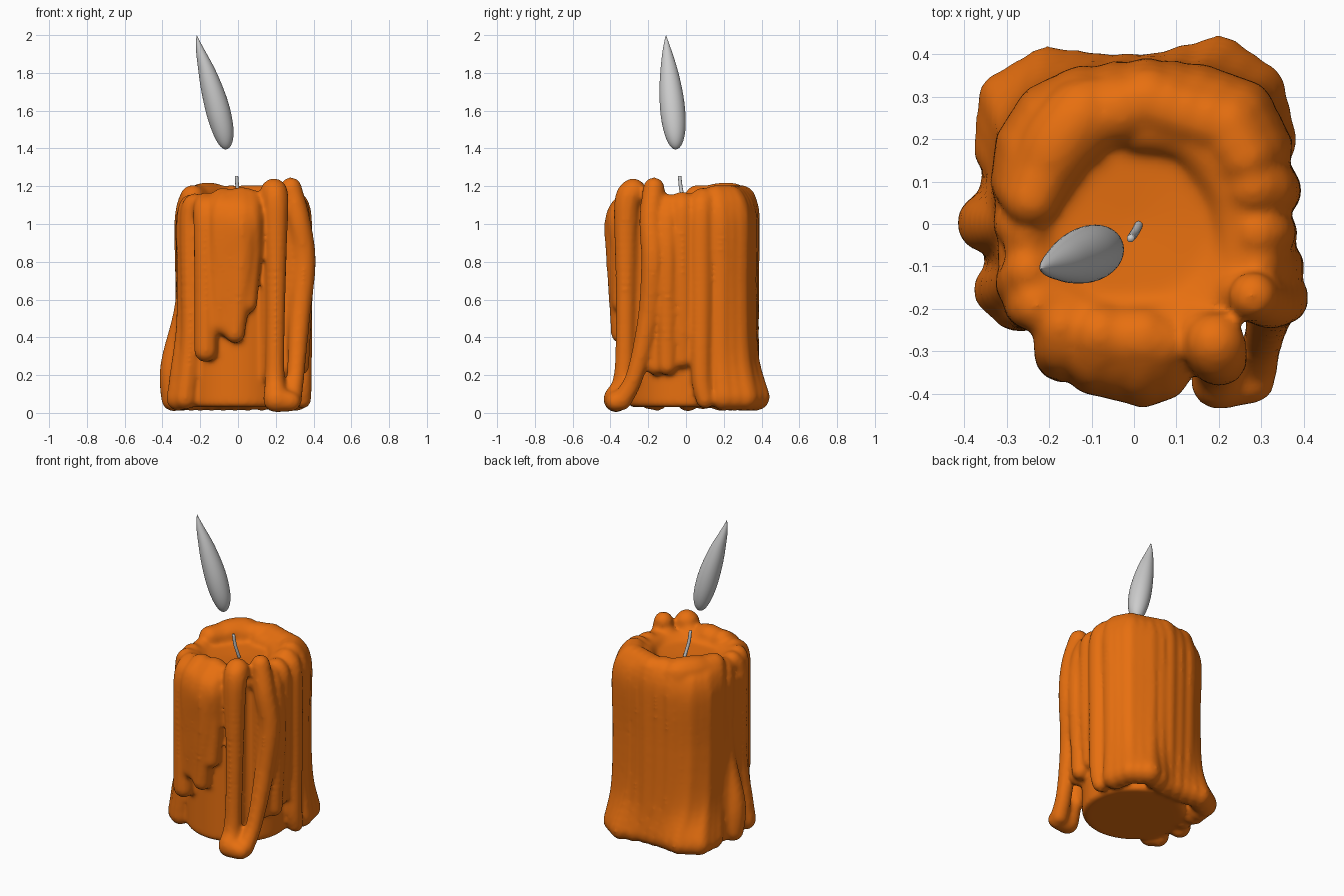
import bpy, bmesh, math
from mathutils import Vector

wax = bpy.data.materials.new("orange_wax")
wax.diffuse_color = (0.8, 0.16, 0.005, 1)


def make_object(name, verts, faces):
    mesh = bpy.data.meshes.new(name)
    mesh.from_pydata(verts, [], faces)
    for p in mesh.polygons:
        p.use_smooth = True
    ob = bpy.data.objects.new(name, mesh)
    bpy.context.collection.objects.link(ob)
    return ob


def spline(pts, t):
    # Catmull-Rom through tuples, t in 0..1
    n = len(pts) - 1
    i = min(int(t * n), n - 1)
    u = t * n - i
    a, b, c, d = [pts[max(0, min(n, i + k))] for k in (-1, 0, 1, 2)]
    return [0.5 * (2 * q + (r - p) * u + (2 * p - 5 * q + 4 * r - s) * u * u
                   + (3 * q - p - 3 * r + s) * u ** 3) for p, q, r, s in zip(a, b, c, d)]


def loft(rings, seg):
    # rings from bottom to top: (x, y, z, radius), closed at both ends
    verts = [(x + r * math.cos(2 * math.pi * k / seg), y + r * math.sin(2 * math.pi * k / seg), z)
             for x, y, z, r in rings for k in range(seg)]
    faces = [(i * seg + k, i * seg + (k + 1) % seg, (i + 1) * seg + (k + 1) % seg, (i + 1) * seg + k)
             for i in range(len(rings) - 1) for k in range(seg)]
    last = (len(rings) - 1) * seg
    faces += [tuple(range(seg))[::-1], tuple(range(last, last + seg))]
    return verts, faces


# Template ball
tmp = bmesh.new()
bmesh.ops.create_icosphere(tmp, subdivisions=2, radius=1)
tmp.verts.index_update()
ball_v = [tuple(v.co) for v in tmp.verts]
ball_f = [[v.index for v in f.verts] for f in tmp.faces]
tmp.free()


def drip(*pts):
    # chain of overlapping balls along a path of (x, y, z, radius)
    length = sum((Vector(b[:3]) - Vector(a[:3])).length for a, b in zip(pts, pts[1:]))
    n = max(8, int(length / 0.02))
    for i in range(n + 1):
        x, y, z, r = spline(pts, i / n)
        base = len(verts)
        verts.extend((x + r * a, y + r * b, z + r * c) for a, b, c in ball_v)
        faces.extend([base + k for k in f] for f in ball_f)


# Wax core with a sunken pool on top
verts, faces = loft([(0, 0, z, r) for r, z in
                     [(0.29, 0.03), (0.305, 0.05), (0.305, 1.08), (0.29, 1.13), (0.26, 1.145),
                      (0.23, 1.135), (0.18, 1.11), (0.02, 1.10)]], 64)

# Soft rim sloping into the pool, with the big lump at the back left
drip((.25, -.16, 1.08, .07), (.25, 0, 1.08, .075), (.22, .12, 1.09, .08), (.13, .22, 1.1, .08), (.02, .24, 1.1, .08))
drip((.08, -.24, 1.08, .075), (-.08, -.24, 1.08, .075), (-.2, -.17, 1.08, .07), (-.25, -.05, 1.08, .06))
drip((-.23, .08, 1.12, .07), (-.19, .17, 1.13, .09), (-.13, .25, 1.13, .09), (-.1, .28, 1.12, .07))

# Front sheet of merged drips
drip((-.17, -.24, 1.10, .07), (-.17, -.30, 1.02, .07), (-.17, -.31, .6, .065), (-.17, -.31, .33, .065))
drip((-.08, -.26, 1.12, .075), (-.09, -.33, 1.03, .075), (-.09, -.32, .7, .075), (-.1, -.32, .47, .06))
drip((-.03, -.27, 1.11, .08), (-.04, -.335, 1.03, .08), (-.04, -.335, .8, .075), (-.04, -.33, .45, .06))
drip((.02, -.27, 1.12, .08), (.02, -.345, 1.03, .085), (.02, -.35, .8, .075), (-.015, -.345, .42, .055))
drip((.06, -.28, 1.12, .07), (.06, -.345, 1.03, .075), (.07, -.34, .85, .06), (.05, -.34, .58, .055))

# Two front-right runs meeting in one foot, with wax behind them
drip((.19, -.28, 1.17, .075), (.2, -.315, 1.08, .07), (.2, -.32, .6, .055), (.195, -.33, .2, .055), (.2, -.37, .075, .07))
drip((.2, -.37, .07, .07), (.28, -.37, .06, .055))
drip((.28, -.17, 1.19, .06), (.32, -.185, 1.02, .065), (.35, -.175, .8, .065), (.325, -.2, .5, .06),
     (.305, -.27, .2, .05), (.285, -.34, .065, .055))
drip((.15, -.25, 1.12, .06), (.16, -.26, .9, .06), (.16, -.26, .2, .05))
drip((.25, -.16, 1.12, .06), (.29, -.16, 1.0, .06), (.29, -.16, .25, .055))

# Right side runs
drip((.29, -.09, 1.1, .06), (.32, -.1, 1.0, .065), (.345, -.1, .75, .06), (.325, -.1, .25, .055))
drip((.29, -.02, 1.11, .065), (.325, -.02, 1.03, .06), (.33, -.02, .6, .055), (.32, -.02, .28, .045))
drip((.28, .09, 1.12, .075), (.325, .08, 1.03, .07), (.335, .08, .6, .063), (.34, .08, .2, .055), (.34, .1, .07, .05))

# Back sheet: (top x, top y, body x, body y, foot x, foot y, radius)
runs = [(.26, .16, .30, .18, .31, .20, .075), (.22, .23, .25, .26, .285, .31, .085),
        (.12, .26, .15, .30, .20, .37, .08), (.03, .29, .03, .31, .05, .33, .085),
        (-.10, .25, -.12, .29, -.08, .33, .085), (-.17, .19, -.20, .25, -.20, .345, .085),
        (-.21, .13, -.25, .18, -.295, .29, .08), (-.24, .06, -.27, .10, -.305, .18, .07)]
mids = [tuple((p + q) / 2 for p, q in zip(a, b)) for a, b in zip(runs, runs[1:])]
for tx, ty, x, y, fx, fy, r in runs + mids:
    drip((tx, ty, 1.21 - r, r), (x, y, 1.02, r), (x, y, .65, r * .95),
         (x * .75 + fx * .25, y * .75 + fy * .25, .3, r * .9), (fx, fy, .085, .077))

# Left side runs and feet
drip((-.25, -.02, 1.1, .055), (-.28, 0, 1.0, .055), (-.28, 0, .6, .055), (-.345, 0, .25, .07), (-.34, .01, .075, .07))
drip((-.27, .05, 1.0, .06), (-.28, .05, .6, .055), (-.3, .07, .2, .06), (-.3, .09, .08, .065))
drip((-.25, -.11, 1.1, .06), (-.27, -.14, 1.0, .06), (-.27, -.14, .5, .06), (-.3, -.15, .2, .065), (-.315, -.155, .075, .067))
drip((-.23, -.19, 1.1, .065), (-.25, -.19, 1.0, .06), (-.25, -.2, .4, .055), (-.28, -.19, .08, .065))
drip((-.27, -.07, 1.0, .055), (-.27, -.07, .5, .055), (-.3, -.08, .1, .055))

# Melt the wax pieces into one smooth skin
candle = make_object("wax_candle", verts, faces)
candle.data.materials.append(wax)
rem = candle.modifiers.new("melt", 'REMESH')
rem.mode = 'VOXEL'
rem.voxel_size = 0.012
rem.use_smooth_shade = True
sm = candle.modifiers.new("soften", 'SMOOTH')
sm.factor = 0.5
sm.iterations = 12

# Wick
wick = [(.012, 0, 1.09, .01), (.005, -.015, 1.14, .01), (-.003, -.027, 1.19, .01), (-.008, -.034, 1.255, .009)]
make_object("wick", *loft([spline(wick, i / 12) for i in range(13)], 12))

# Flame: leaning teardrop
axis = [(-.065, -.055), (-.105, -.07), (-.16, -.088), (-.218, -.106)]
rings = []
for i in range(41):
    t = 0.5 - 0.5 * math.cos(math.pi * i / 40)
    x, y = spline(axis, t)
    rings.append((x, y, 1.395 + 0.605 * t, 0.0001 + 0.168 * t ** 0.5 * (1 - t) ** 0.95))
make_object("flame", *loft(rings, 32))
